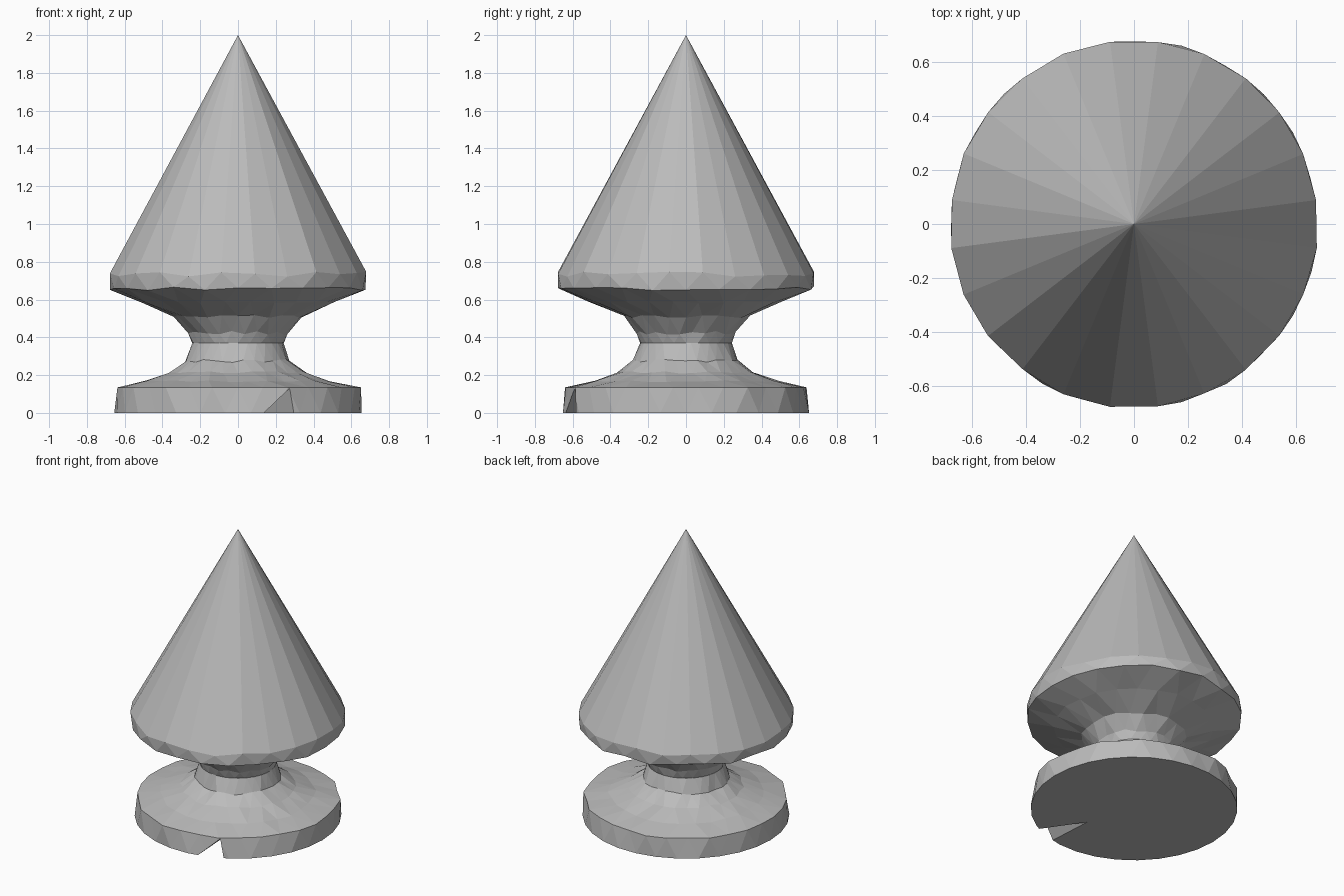
import bpy, bmesh, math, random
from mathutils import Vector

if "Cube" in bpy.data.objects:
    bpy.data.objects.remove(bpy.data.objects["Cube"])

random.seed(4)
stone = bpy.data.materials.new("plain grey")
stone.diffuse_color = (0.5, 0.5, 0.5, 1)
stone.use_nodes = True
stone.node_tree.nodes["Principled BSDF"].inputs["Base Color"].default_value = stone.diffuse_color


def finish(name, bm):
    bmesh.ops.recalc_face_normals(bm, faces=bm.faces)
    me = bpy.data.meshes.new(name)
    bm.to_mesh(me)
    bm.free()
    me.materials.append(stone)
    ob = bpy.data.objects.new(name, me)
    bpy.context.collection.objects.link(ob)
    return ob


# Faceted turning: rings of (radius, height, jitter), each turned half a step
def turned(name, rings, n, tip=None, caps=False):
    bm = bmesh.new()
    loops = []
    for k, (r, z, jr, jz) in enumerate(rings):
        loop = []
        for i in range(n):
            a = 2 * math.pi * (i + 0.5 * (k % 2)) / n
            rr = r + random.uniform(-jr, jr)
            loop.append(bm.verts.new((rr * math.cos(a), rr * math.sin(a),
                                      z + random.uniform(-jz, jz))))
        loops.append(loop)
    for k in range(len(loops) - 1):
        lo, hi = loops[k], loops[k + 1]
        for i in range(n):
            j = (i + 1) % n
            if k % 2 == 0:
                bm.faces.new((lo[i], lo[j], hi[i]))
                bm.faces.new((lo[j], hi[j], hi[i]))
            else:
                bm.faces.new((lo[i], hi[j], hi[i]))
                bm.faces.new((lo[i], lo[j], hi[j]))
    if tip:
        t = bm.verts.new((0, 0, tip))
        for i in range(n):
            bm.faces.new((loops[-1][i], loops[-1][(i + 1) % n], t))
    if caps:
        bm.faces.new(loops[0][::-1])
        bm.faces.new(loops[-1])
    return finish(name, bm)


# Disc base flaring up into the neck
base = turned("base", [
    (0.655, 0, 0, 0), (0.643, 0.135, 0.012, 0), (0.49, 0.168, 0.01, 0.004),
    (0.36, 0.215, 0.01, 0.006), (0.275, 0.275, 0.008, 0.008),
    (0.243, 0.37, 0, 0)], 30, caps=True)

# Pointed head rising from the neck
head = turned("pointed_head", [
    (0.243, 0.37, 0, 0), (0.26, 0.425, 0.006, 0.01), (0.335, 0.51, 0.01, 0.008),
    (0.51, 0.585, 0.01, 0.006), (0.68, 0.66, 0.006, 0.012),
    (0.682, 0.735, 0.003, 0.015)], 24, tip=2.0)


# Wedge-shaped chip in the lower front edge of the base
def spot(deg, r, z):
    a = math.radians(deg)
    return Vector((r * math.sin(a), -r * math.cos(a), z))


inner, left, right, top = (spot(20, 0.34, 0), spot(12, 0.655, 0),
                           spot(27, 0.655, 0), spot(25, 0.645, 0.13))
centre = (inner + left + right + top) / 4
bm = bmesh.new()
pts = [inner + Vector((0, 0, -0.001)), inner + (left - inner) * 1.1,
       inner + (right - inner) * 1.1, inner + (top - inner) * 1.1]
pts[1].z = pts[2].z = -0.001
v = [bm.verts.new(p) for p in pts]
for f in ((0, 1, 2), (0, 1, 3), (1, 2, 3), (2, 0, 3)):
    bm.faces.new([v[i] for i in f])
cutter = finish("chip_cutter", bm)
cutter.hide_render = True
cutter.hide_viewport = True
mod = base.modifiers.new("chip", "BOOLEAN")
mod.operation = "DIFFERENCE"
mod.solver = "EXACT"
mod.object = cutter
